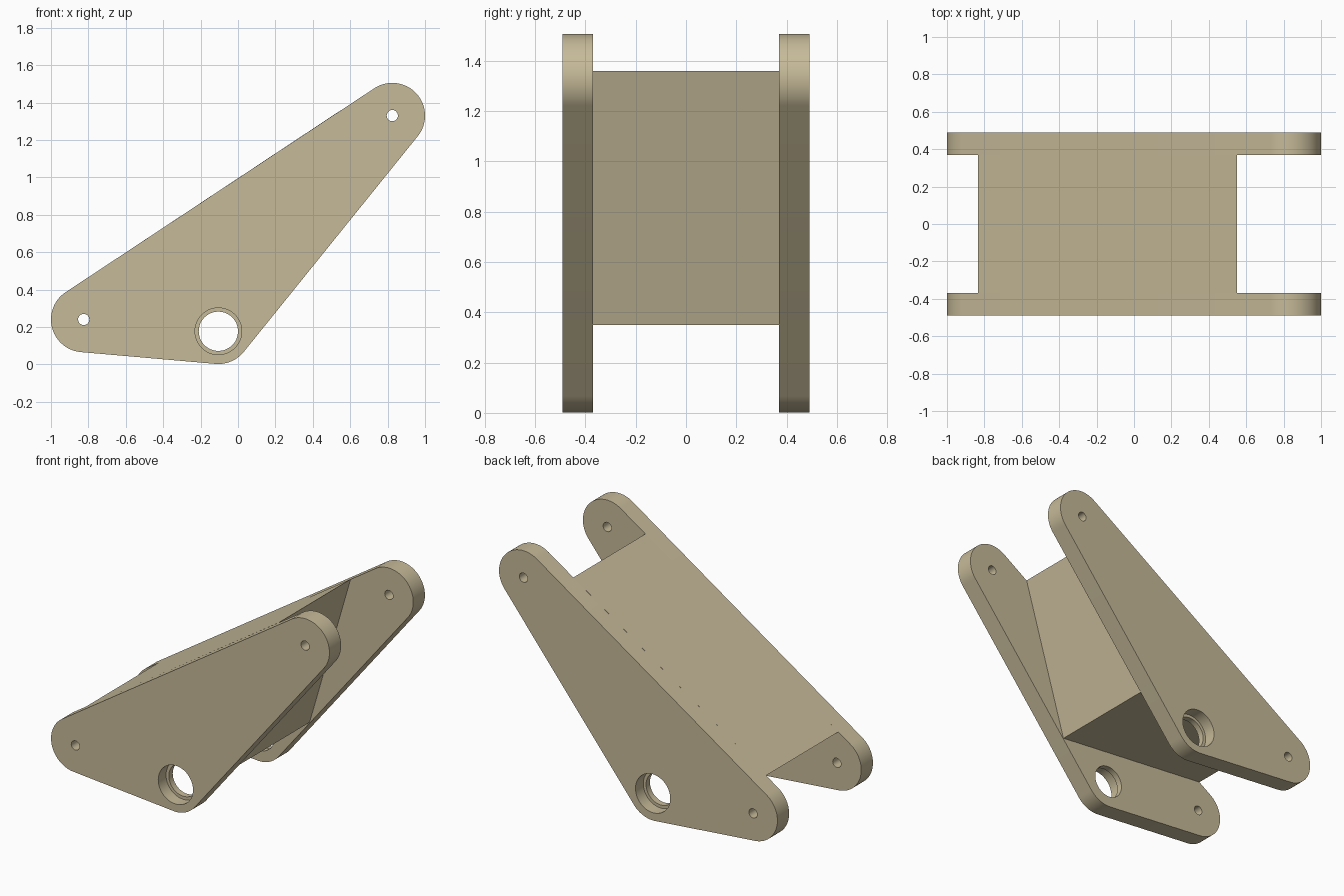
import bpy, bmesh, math
from mathutils import Vector

if "Cube" in bpy.data.objects:
    bpy.data.objects.remove(bpy.data.objects["Cube"])

R = 0.175                                   # rounded corner radius
CORNERS = [Vector((-0.825, 0.24)), Vector((-0.105, 0.177)), Vector((0.825, 1.33))]
OUTER, INNER = 0.49, 0.37                   # plate faces, distance from centre

tan = bpy.data.materials.new("tan")
tan.diffuse_color = (0.565, 0.491, 0.319, 1)
tan.use_nodes = True
tan.node_tree.nodes["Principled BSDF"].inputs["Base Color"].default_value = tan.diffuse_color


def prism(name, points, y0, y1):
    """Extrude an x-z outline along y."""
    bm = bmesh.new()
    face = bm.faces.new([bm.verts.new((p[0], y0, p[1])) for p in points])
    ext = bmesh.ops.extrude_face_region(bm, geom=[face])["geom"]
    bmesh.ops.translate(bm, vec=(0, y1 - y0, 0),
                        verts=[v for v in ext if isinstance(v, bmesh.types.BMVert)])
    bmesh.ops.recalc_face_normals(bm, faces=bm.faces)
    mesh = bpy.data.meshes.new(name)
    bm.to_mesh(mesh)
    bm.free()
    mesh.materials.append(tan)
    obj = bpy.data.objects.new(name, mesh)
    bpy.context.collection.objects.link(obj)
    return obj


def circle(c, r, n=48):
    return [(c[0] + r * math.cos(2 * math.pi * i / n),
             c[1] + r * math.sin(2 * math.pi * i / n)) for i in range(n)]


def rounded_outline(corners, r, step=0.07):
    """Counter-clockwise outline wrapped around equal circles."""
    pts = []
    for i, c in enumerate(corners):
        d0 = c - corners[i - 1]
        d1 = corners[(i + 1) % len(corners)] - c
        a0 = math.atan2(-d0.x, d0.y)        # outward normal is direction - 90 deg
        a0 = math.atan2(d0.y, d0.x) - math.pi / 2
        a1 = math.atan2(d1.y, d1.x) - math.pi / 2
        sweep = (a1 - a0) % (2 * math.pi)
        n = max(4, math.ceil(sweep / step))
        pts += [(c.x + r * math.cos(a0 + sweep * k / n),
                 c.y + r * math.sin(a0 + sweep * k / n)) for k in range(n + 1)]
    return pts


def cut(obj, points, y0, y1):
    cutter = prism("cutter", points, y0, y1)
    cutter.hide_render = True
    bpy.context.view_layer.objects.active = obj
    mod = obj.modifiers.new("hole", "BOOLEAN")
    mod.operation, mod.solver, mod.object = "DIFFERENCE", "EXACT", cutter
    bpy.ops.object.modifier_apply(modifier=mod.name)
    bpy.data.objects.remove(cutter)


# Side plates with pin holes and a counterbored pivot hole opening outwards
for name, s in (("front_plate", -1), ("back_plate", 1)):
    plate = prism(name, rounded_outline(CORNERS, R), s * INNER, s * OUTER)
    cut(plate, circle(CORNERS[0], 0.03, 24), s * 0.3, s * 0.6)
    cut(plate, circle(CORNERS[2], 0.03, 24), s * 0.3, s * 0.6)
    cut(plate, circle(CORNERS[1], 0.105), s * 0.3, s * 0.6)
    cut(plate, circle(CORNERS[1], 0.125), s * 0.41, s * 0.6)
    bpy.ops.object.select_all(action="DESELECT")
    plate.select_set(True)
    bpy.context.view_layer.objects.active = plate
    bpy.ops.object.shade_smooth_by_angle(angle=math.radians(30))

# Triangular block joining the plates, flush with their upper edges
prism("centre_block", [(-0.835, 0.443), (0.255, 0.35), (0.55, 1.359)], -INNER, INNER)
